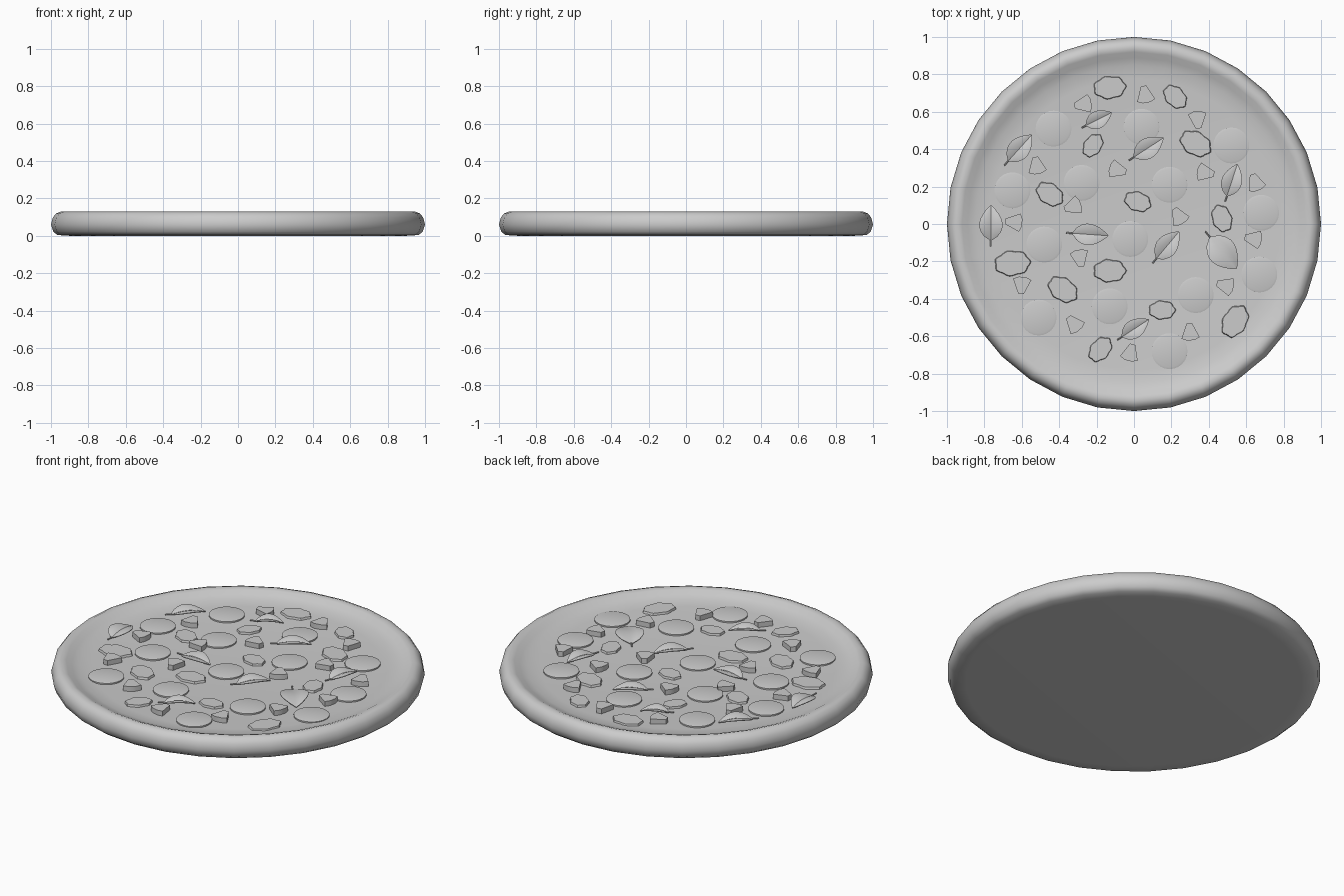
import bpy, bmesh
from math import sin, cos, pi, radians
from mathutils import Matrix, Vector

if "Cube" in bpy.data.objects:
    bpy.data.objects.remove(bpy.data.objects["Cube"])

SURF = 0.087  # height of the sauce bed


def finish(bm, name, loc=(0, 0, 0), rot=0, angle=35):
    bmesh.ops.recalc_face_normals(bm, faces=bm.faces)
    me = bpy.data.meshes.new(name)
    bm.to_mesh(me)
    bm.free()
    ob = bpy.data.objects.new(name, me)
    bpy.context.collection.objects.link(ob)
    ob.location = loc
    ob.rotation_euler.z = radians(rot)
    bpy.ops.object.select_all(action='DESELECT')
    ob.select_set(True)
    bpy.context.view_layer.objects.active = ob
    bpy.ops.object.shade_smooth_by_angle(angle=radians(angle))
    return ob


def lathe(profile, n):
    """Closed solid of revolution from (r, z) points, capped at both ends."""
    bm = bmesh.new()
    rings = [[bm.verts.new((r * cos(2 * pi * i / n), r * sin(2 * pi * i / n), z))
              for i in range(n)] for r, z in profile]
    for a, b in zip(rings, rings[1:]):
        for i in range(n):
            j = (i + 1) % n
            bm.faces.new((a[i], a[j], b[j], b[i]))
    bm.faces.new(rings[0])
    bm.faces.new(rings[-1])
    return bm


def prism(outline, z0, z1, top_scale=1.0):
    bm = bmesh.new()
    lo = [bm.verts.new((x, y, z0)) for x, y in outline]
    hi = [bm.verts.new((x * top_scale, y * top_scale, z1)) for x, y in outline]
    n = len(lo)
    for i in range(n):
        j = (i + 1) % n
        bm.faces.new((lo[i], lo[j], hi[j], hi[i]))
    bm.faces.new(lo)
    bm.faces.new(hi)
    return bm


# dough with raised crust and sauce bed
finish(lathe([(0.90, 0), (0.965, 0.004), (0.988, 0.022), (1.0, 0.06), (0.99, 0.098),
              (0.972, 0.12), (0.945, 0.13), (0.92, 0.122), (0.89, 0.107),
              (0.85, 0.094), (0.78, SURF)], 32), "pizza_base", angle=60)

# sausage slices
for x, y in [(-.43, .51), (-.65, .18), (-.48, -.11), (.19, .21), (.52, .42), (-.02, -.08),
             (-.51, -.50), (.68, .06), (-.13, -.44), (.33, -.38), (.19, -.68), (.67, -.27),
             (.04, .52), (-.28, .22)]:
    finish(lathe([(0.096, SURF - .005), (0.096, SURF + .008), (0.085, SURF + .011)], 24),
           "sausage_slice", (x, y, 0))

# mushroom slices: cap lobe plus stem bumps
for x, y, s, rot in [(-.13, .73, .088, 5), (.22, .68, .073, -45), (-.22, .42, .068, 55),
                     (.33, .43, .09, -30), (-.45, .16, .08, -35), (.02, .12, .074, -20),
                     (.47, .03, .075, 110), (-.65, -.21, .097, 5), (-.13, -.25, .088, 0),
                     (-.38, -.35, .087, -35), (.15, -.46, .072, 0), (.54, -.52, .093, 60),
                     (-.18, -.67, .075, 50)]:
    pts = []
    for i in range(28):
        t = 2 * pi * i / 28
        k = s * (1 + .06 * cos(7 * t))
        pts.append((k * cos(t), .7 * k * sin(t)))
    finish(prism(pts, SURF - .005, SURF + .012, .93), "mushroom_slice", (x, y, 0), rot)

# pepper chunks: truncated fan wedges
wedge = [(.05, .015), (-.03, .05), (-.043, .02), (-.043, -.02), (-.03, -.05), (.05, -.015)]
for x, y, rot in [(-.27, .64, 190), (.06, .69, 100), (.34, .56, -85), (-.52, .31, 100),
                  (-.09, .29, -15), (.38, .275, -10), (.65, .22, 110), (-.64, .01, 175),
                  (-.325, .095, 200), (.24, .04, 120), (.64, -.08, 170), (-.29, -.18, -80),
                  (-.6, -.325, -95), (-.32, -.535, 130), (.3, -.58, 95), (.49, -.33, 165),
                  (-.02, -.69, 75)]:
    bm = prism([(px * .98, py * .98) for px, py in wedge], SURF - .005, SURF + .029)
    finish(bm, "pepper_chunk", (x, y, 0), rot)


# basil leaves: folded, arched blade with a thin stem
def leaf(x, y, length, width, rot):
    bm = bmesh.new()
    n = 8
    rows = []
    for i in range(n + 1):
        t = i / n
        w = width * .5 * sin(pi * t ** .85) ** .8 if 0 < i < n else .003
        px = length * (-.36 + .86 * t)
        arch = .014 * sin(pi * t)
        rows.append([bm.verts.new((px, k * w, arch + lift * w / width * 2))
                     for k, lift in ((-1, .012), (-.5, .012), (0, 0), (.5, .012), (1, .012))])
    for a, b in zip(rows, rows[1:]):
        for k in range(4):
            bm.faces.new((a[k], b[k], b[k + 1], a[k + 1]))
    bmesh.ops.recalc_face_normals(bm, faces=bm.faces)
    bmesh.ops.solidify(bm, geom=bm.faces[:], thickness=.004)
    turn = Matrix.Translation(Vector((-.42 * length, 0, .002))) @ Matrix.Rotation(pi / 2, 4, 'Y')
    bmesh.ops.create_cone(bm, cap_ends=True, segments=6, radius1=.004, radius2=.004,
                          depth=.16 * length, matrix=turn)
    finish(bm, "basil_leaf", (x, y, SURF + .008), rot)


for args in [(-.2, .555, .18, .095, 27), (.065, .4, .22, .11, 33), (-.62, .395, .22, .115, 48),
             (.52, .22, .21, .11, 72), (-.765, -.01, .22, .125, 90), (-.25, -.055, .225, .115, -4),
             (.17, -.125, .22, .115, 50), (.465, -.14, .26, .155, -50), (-.005, -.565, .2, .1, 33)]:
    leaf(*args)
